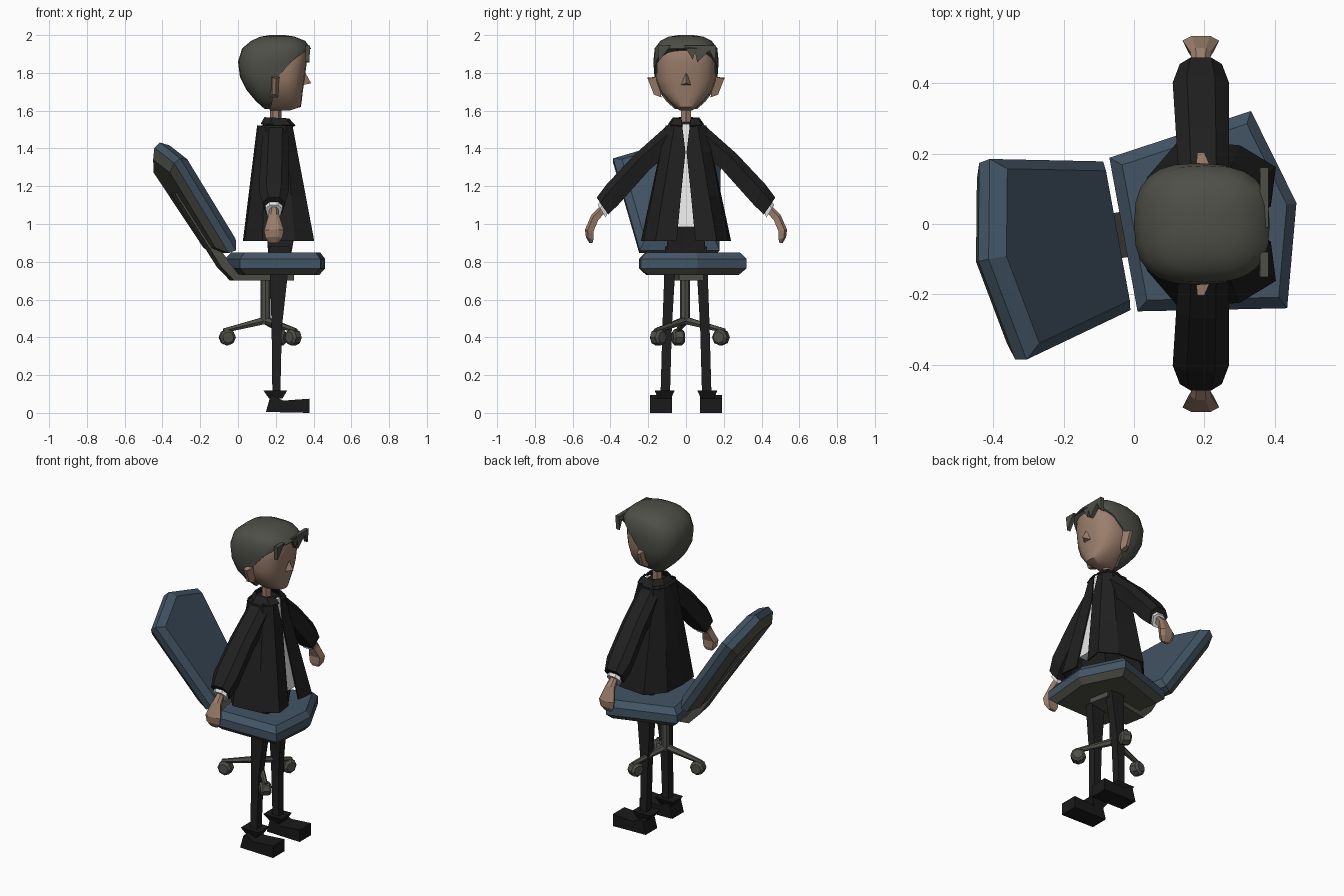
import bpy, math
from mathutils import Matrix, Vector

if "Cube" in bpy.data.objects:
    bpy.data.objects.remove(bpy.data.objects["Cube"])


def material(name, rgb):
    m = bpy.data.materials.new(name)
    m.diffuse_color = (*rgb, 1)
    m.use_nodes = True
    m.node_tree.nodes["Principled BSDF"].inputs["Base Color"].default_value = m.diffuse_color
    return m


BLACK = material("black cloth", (0.014, 0.014, 0.014))
DARK = material("dark shoe", (0.010, 0.010, 0.010))
GREY = material("warm grey", (0.078, 0.078, 0.066))
BLUE = material("blue fabric", (0.056, 0.09, 0.13))
SKIN = material("skin", (0.33, 0.21, 0.15))
WHITE = material("white shirt", (0.8, 0.8, 0.8))


def loft(name, rings, mat, closed=True, caps=True, smooth=False):
    """Skin a list of equal-length point rings."""
    n = len(rings[0])
    verts = [tuple(p) for r in rings for p in r]
    faces = []
    for k in range(len(rings) - 1):
        for i in range(n if closed else n - 1):
            j = (i + 1) % n
            faces.append((k * n + i, k * n + j, (k + 1) * n + j, (k + 1) * n + i))
    if caps:
        faces.append(tuple(range(n))[::-1])
        faces.append(tuple(range((len(rings) - 1) * n, len(rings) * n)))
    me = bpy.data.meshes.new(name)
    me.from_pydata(verts, [], faces)
    ob = bpy.data.objects.new(name, me)
    bpy.context.collection.objects.link(ob)
    me.materials.append(mat)
    bpy.ops.object.select_all(action='DESELECT')
    bpy.context.view_layer.objects.active = ob
    ob.select_set(True)
    bpy.ops.object.mode_set(mode='EDIT')
    bpy.ops.mesh.select_all(action='SELECT')
    bpy.ops.mesh.normals_make_consistent(inside=False)
    bpy.ops.object.mode_set(mode='OBJECT')
    if smooth:
        bpy.ops.object.shade_smooth_by_angle(angle=math.radians(50))
    return ob


def oval(z, x0, x1, ry, n=20, e=2.5):
    """Superellipse ring between x0 and x1."""
    pts = []
    for i in range(n):
        a = 2 * math.pi * i / n
        c, s = math.cos(a), math.sin(a)
        pts.append(((x0 + x1) / 2 + (x1 - x0) / 2 * math.copysign(abs(c) ** (2 / e), c),
                    ry * math.copysign(abs(s) ** (2 / e), s), z))
    return pts


def rect(z, x0, x1, y0, y1):
    return [(x0, y0, z), (x1, y0, z), (x1, y1, z), (x0, y1, z)]


def tube(name, stations, mat, n=6):
    """Round bar through (centre, radius) stations."""
    d = (Vector(stations[-1][0]) - Vector(stations[0][0])).to_track_quat('Z', 'Y')
    rings = [[Vector(c) + d @ Vector((r * math.cos(2 * math.pi * i / n),
              r * math.sin(2 * math.pi * i / n), 0)) for i in range(n)] for c, r in stations]
    return loft(name, rings, mat)


# ---- head
loft("head", [oval(*r) for r in (
    (1.60, .17, .27, .03), (1.62, .16, .333, .06), (1.655, .13, .338, .095),
    (1.70, .10, .343, .135), (1.76, .08, .352, .157), (1.84, .08, .362, .16),
    (1.91, .08, .366, .152), (1.95, .10, .35, .12))], SKIN, smooth=True)
loft("nose", [[(.34, -.03, 1.735), (.387, 0, 1.745), (.34, .03, 1.735)],
              [(.345, -.012, 1.80), (.357, 0, 1.80), (.345, .012, 1.80)]], SKIN)
tube("neck", [((.20, 0, 1.50), .03), ((.20, 0, 1.63), .03)], SKIN)

# ---- hair cap, trimmed along the hairline
hair = loft("hair", [oval(*r, n=24, e=2.7) for r in (
    (1.61, .14, .20, .06), (1.65, .095, .27, .105), (1.71, .045, .31, .148),
    (1.78, .01, .34, .167), (1.86, 0, .365, .173), (1.93, .022, .386, .166),
    (1.97, .07, .355, .135), (1.992, .12, .30, .09), (2.0, .17, .25, .04))], GREY, smooth=True)
outline = ((.5, 1.935), (.37, 1.925), (.29, 1.865), (.22, 1.79), (.195, 1.74),
           (.18, 1.64), (.15, 1.55), (.5, 1.55))
cutter = loft("hairline_cutter", [[(x, y, z) for x, z in outline] for y in (-.4, .4)], GREY)
cut = hair.modifiers.new("trim", 'BOOLEAN')
cut.operation, cut.object, cut.solver = 'DIFFERENCE', cutter, 'EXACT'
bpy.context.view_layer.objects.active = hair
bpy.ops.object.modifier_apply(modifier="trim")
bpy.data.objects.remove(cutter)
# fringe points
for i, (y0, y1, yt, zt) in enumerate(((-.15, -.08, -.145, 1.86), (-.01, .06, .035, 1.87),
                                      (.04, .15, .06, 1.855), (.11, .16, .155, 1.86))):
    loft(f"fringe_{i}", [[(x, y0, 1.945), (x, y1, 1.945), (x - .004, yt, zt)]
                         for x in (.358, .382)], GREY)

# ---- coat: open-fronted shell
HEM = ((.385, .05), (.40, .16), (.30, .22), (.13, .235), (.04, .13), (.03, 0))
TOP = ((.285, .02), (.285, .06), (.25, .105), (.15, .105), (.115, .06), (.105, 0))


def coat_ring(z, gap):
    t = (z - .91) / .61
    half = [(a[0] + (b[0] - a[0]) * t, a[1] + (b[1] - a[1]) * t) for a, b in zip(HEM, TOP)]
    half[0] = (half[0][0], gap)
    return [(x, y, z) for x, y in half] + [(x, -y, z) for x, y in half[-2::-1]]


coat = loft("coat", [coat_ring(.91, .05), coat_ring(1.15, .027), coat_ring(1.38, .003),
                     coat_ring(1.52, .02)], BLACK, closed=False, caps=False)
sol = coat.modifiers.new("cloth", 'SOLIDIFY')
sol.thickness, sol.offset = .008, 0
loft("coat_yoke", [[(.27, -.09, 1.515), (.27, .09, 1.515), (.12, .09, 1.515), (.12, -.09, 1.515)],
                   [(.25, -.05, 1.54), (.25, .05, 1.54), (.15, .05, 1.54), (.15, -.05, 1.54)]], BLACK)
collar = [[(x, y, z + (.25 - x) * .05) for x, y in h + [(x, -y) for x, y in h[::-1]]]
          for z, h in ((1.525, [(.305, .02), (.28, .085), (.17, .095), (.12, .04)]),
                       (1.56, [(.27, .025), (.25, .065), (.18, .07), (.14, .03)]))]
col = loft("collar", collar, BLACK, closed=False, caps=False)
col.modifiers.new("cloth", 'SOLIDIFY').thickness = .008
loft("shirt", [rect(.985, .12, .362, -.055, .055), rect(1.53, .15, .275, -.03, .03)], WHITE)
loft("hips", [rect(.83, .16, .28, -.10, .10), rect(1.0, .15, .31, -.10, .10)], BLACK)

# ---- paired limbs and ears
for s, side in ((1, "left"), (-1, "right")):
    def sweep(stations):
        # stations: outer (y, z), inner (y, z), x centre, x half width
        return [[(x - w, s * (.7 * a + .3 * c), .7 * b + .3 * d), (x - w * .5, s * a, b),
                 (x + w * .5, s * a, b), (x + w, s * (.7 * a + .3 * c), .7 * b + .3 * d),
                 (x + w * .7, s * c, d), (x - w * .7, s * c, d)]
                for (a, b), (c, d), x, w in stations]

    loft("sleeve_" + side, sweep((((.09, 1.53), (.08, 1.38), .20, .07),
                                  ((.27, 1.37), (.19, 1.29), .195, .075),
                                  ((.42, 1.21), (.36, 1.10), .19, .08),
                                  ((.473, 1.14), (.412, 1.05), .19, .06))), BLACK)
    loft("cuff_" + side, sweep((((.445, 1.135), (.41, 1.075), .19, .045),
                                ((.467, 1.10), (.425, 1.035), .19, .045))), WHITE)
    loft("hand_" + side, sweep((((.45, 1.10), (.43, 1.06), .19, .022),
                                ((.50, 1.05), (.465, 1.02), .19, .03),
                                ((.535, .97), (.49, .96), .19, .052),
                                ((.53, .93), (.49, .92), .19, .045),
                                ((.512, .90), (.495, .90), .19, .025))), SKIN)
    loft("ear_" + side, [[(.17, s * .13, 1.67), (.21, s * .13, 1.67), (.225, s * .145, 1.78), (.175, s * .145, 1.78)],
                         [(.18, s * .17, 1.685), (.20, s * .17, 1.685), (.20, s * .203, 1.77), (.18, s * .203, 1.775)]], SKIN)
    loft("leg_" + side, [rect(z, x0, x1, s * y0, s * y1) for z, x0, x1, y0, y1 in (
        (.09, .182, .224, .085, .135), (.45, .178, .232, .075, .125), (.88, .165, .28, .05, .11))], BLACK)
    loft("trouser_hem_" + side, [rect(.075, .165, .235, s * .08, s * .15),
                                 rect(.118, .135, .26, s * .06, s * .165)], DARK)
    loft("shoe_" + side, [[(x, s * y, z) for x, z in ((.148, .005), (.378, 0), (.378, .075), (.24, .065), (.18, .095), (.17, .085))]
                          for y in (.075, .19)], DARK)

# ---- chair, turned slightly
YAW = Matrix.Translation((-.03, -.03, 0)) @ Matrix.Rotation(math.radians(10.4), 4, 'Z')
TILT = Matrix.Translation((.01, 0, .88)) @ Matrix.Rotation(math.radians(-33), 4, 'Y')


def cushion(name, poly, levels, matrix, split):
    """Five-sided pad; polygons below the split height are grey."""
    cx = sum(p[0] for p in poly) / len(poly)
    rings = [[(cx + (x - cx) * k, y * k, h) for x, y in poly] for h, k in levels]
    ob = loft(name, rings, GREY)
    ob.data.materials.append(BLUE)
    for f in ob.data.polygons:
        f.material_index = int(f.center.z > split)
    ob.data.transform(matrix)


cushion("seat", ((0, -.222), (.42, -.29), (.5, 0), (.42, .28), (0, .222)),
        ((.73, .86), (.765, 1), (.815, 1), (.85, .88)), YAW, .75)
# maps pad (length, width, height) to tilted (up, side, front)
UP = Matrix(((0, 0, 1, 0), (0, 1, 0, 0), (1, 0, 0, 0), (0, 0, 0, 1)))
cushion("backrest", ((0, -.215), (.58, -.30), (.68, 0), (.58, .28), (0, .215)),
        ((-.115, .82), (-.075, .98), (-.035, 1), (0, .87)), YAW @ TILT @ UP, -.07)

# bent support bar under the seat and up the back
bar = [(.32, .735), (.32, .70), (.0, .70), (-.07, .77), (-.32, 1.16), (-.29, 1.18), (-.03, .80), (.02, .735)]
loft("support_bar", [[YAW @ Vector((x, y, z)) for x, z in bar] for y in (-.065, .065)], GREY)

# column, three feet and castors
C = Vector((.145, -.005, 0))
tube("column", [(C + Vector((0, 0, .47)), .026), (C + Vector((0, 0, .72)), .026)], GREY, 8)
for i, a in enumerate((190, 68, 316)):
    d = Vector((math.cos(math.radians(a)), math.sin(math.radians(a)), 0))
    t = Vector((-d.y, d.x, 0))
    tube(f"foot_{i}", [(C + Vector((0, 0, .49)), .022), (C + d * .225 + Vector((0, 0, .435)), .013)], GREY)
    w = C + d * .205 + Vector((0, 0, .40))
    tube(f"castor_{i}", [(w - t * .032, .03), (w - t * .02, .043), (w + t * .02, .043), (w + t * .032, .03)], GREY, 8)
